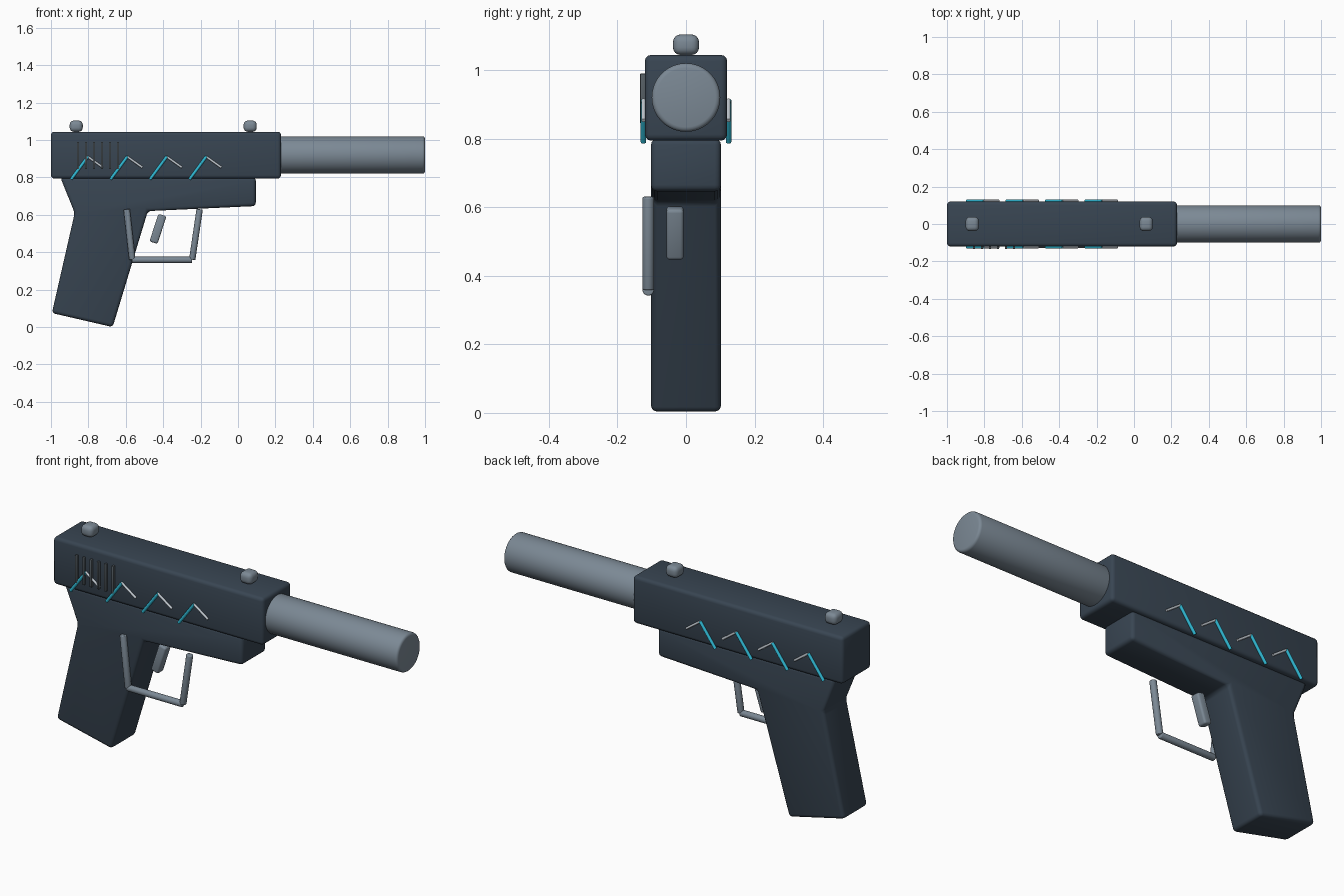
import bpy, bmesh, math
from mathutils import Vector

if "Cube" in bpy.data.objects:
    bpy.data.objects.remove(bpy.data.objects["Cube"])


def material(name, rgb):
    m = bpy.data.materials.new(name)
    m.diffuse_color = (*rgb, 1)
    m.use_nodes = True
    m.node_tree.nodes["Principled BSDF"].inputs["Base Color"].default_value = m.diffuse_color
    return m


DARK = material("dark_body", (0.04, 0.06, 0.085))
STEEL = material("steel", (0.2, 0.25, 0.3))
GROOVE = material("groove_grey", (0.09, 0.11, 0.125))
CYAN = material("cyan", (0.03, 0.5, 0.68))
PALE = material("pale_grey", (0.55, 0.6, 0.65))


def finish(ob, name, mat, bevel=0, segments=3):
    ob.name = name
    ob.data.materials.append(mat)
    bpy.context.view_layer.objects.active = ob
    ob.select_set(True)
    if bevel:
        b = ob.modifiers.new("bevel", 'BEVEL')
        b.width, b.segments = bevel, segments
        b.limit_method, b.angle_limit = 'ANGLE', math.radians(30)
        bpy.ops.object.modifier_apply(modifier="bevel")
    bpy.ops.object.shade_smooth_by_angle(angle=math.radians(35))
    ob.select_set(False)
    return ob


def box(name, loc, size, mat, bevel, tilt=0, segments=3):
    bpy.ops.mesh.primitive_cube_add(size=1, location=loc)
    ob = bpy.context.object
    ob.scale = size
    bpy.ops.object.transform_apply(location=False, rotation=False, scale=True)
    ob.rotation_euler.y = tilt
    return finish(ob, name, mat, bevel, segments)


def rod(name, a, b, radius, mat, bevel=0, sides=16):
    a, b = Vector(a), Vector(b)
    bpy.ops.mesh.primitive_cylinder_add(vertices=sides, radius=radius,
                                        depth=(b - a).length, location=(a + b) / 2)
    ob = bpy.context.object
    ob.rotation_euler = (b - a).to_track_quat('Z', 'Y').to_euler()
    return finish(ob, name, mat, bevel)


def extruded(name, profile, half, mat, bevel):
    bm = bmesh.new()
    face = bm.faces.new([bm.verts.new((x, -half, z)) for x, z in profile])
    ext = bmesh.ops.extrude_face_region(bm, geom=[face])
    bmesh.ops.translate(bm, vec=(0, 2 * half, 0),
                        verts=[v for v in ext["geom"] if isinstance(v, bmesh.types.BMVert)])
    bmesh.ops.recalc_face_normals(bm, faces=bm.faces)
    me = bpy.data.meshes.new(name)
    bm.to_mesh(me)
    bm.free()
    ob = bpy.data.objects.new(name, me)
    bpy.context.collection.objects.link(ob)
    return finish(ob, name, mat, bevel)


# slide and barrel
box("slide", (-0.385, 0, 0.919), (1.23, 0.24, 0.25), DARK, 0.018)
rod("barrel", (0.18, 0, 0.92), (1, 0, 0.92), 0.1, STEEL, 0.014, 64)

# grip and lower frame in one profile
extruded("grip_frame", [(-0.95, 0.80), (-0.873, 0.61), (-0.995, 0.075), (-0.67, 0),
                        (-0.482, 0.62), (0.095, 0.647), (0.095, 0.80)], 0.102, DARK, 0.018)

# sights
for name, x in (("rear_sight", -0.865), ("front_sight", 0.065)):
    box(name, (x, 0, 1.074), (0.07, 0.076, 0.06), STEEL, 0.022, segments=4)

# trigger
box("trigger", (-0.428, -0.032, 0.525), (0.045, 0.05, 0.155), STEEL, 0.01, math.radians(18))

# trigger guard bars
gy = -0.11
rod("guard_rear", (-0.595, gy, 0.63), (-0.565, gy, 0.36), 0.017, STEEL, 0.004)
rod("guard_bottom", (-0.568, gy, 0.359), (-0.245, gy, 0.359), 0.017, STEEL, 0.004)
rod("guard_front", (-0.205, gy, 0.63), (-0.245, gy, 0.36), 0.017, STEEL, 0.004)

# chevron accents on both sides
for side, y in (("front", -0.124), ("back", 0.124)):
    for i in range(4):
        x = i * 0.211
        rod(f"chevron_cyan_{side}_{i}", (x - 0.892, y, 0.79), (x - 0.802, y, 0.912), 0.008, CYAN, 0, 12)
        rod(f"chevron_pale_{side}_{i}", (x - 0.805, y, 0.912), (x - 0.722, y, 0.853), 0.006, PALE, 0, 12)

# slide grip ridges on the front side only
for i in range(6):
    box(f"slide_ridge_{i}", (-0.855 + i * 0.0427, -0.126, 0.917), (0.012, 0.016, 0.146), GROOVE, 0.003, segments=2)
